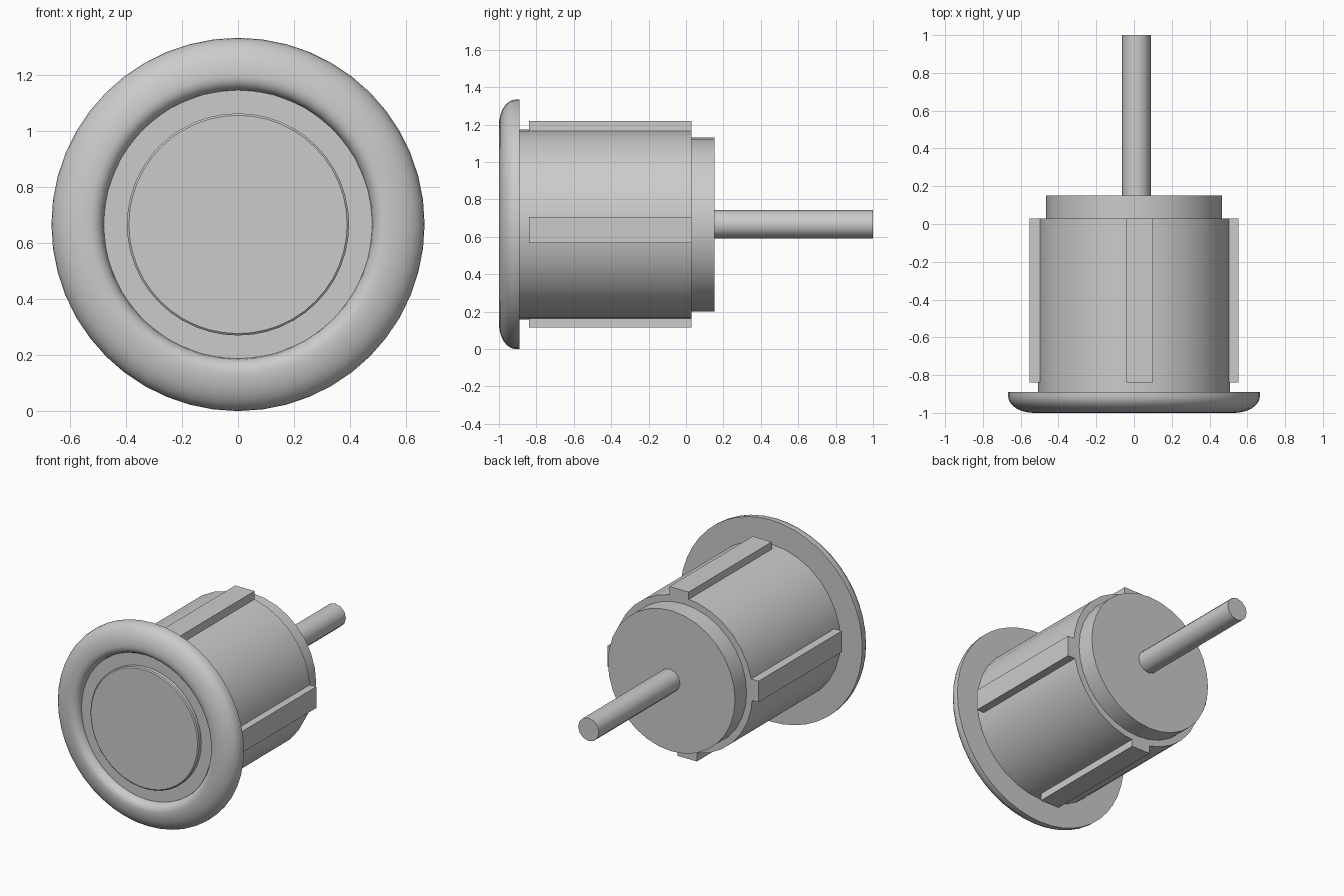
import bpy, bmesh, math
from mathutils import Matrix, Vector

if "Cube" in bpy.data.objects:
    bpy.data.objects.remove(bpy.data.objects["Cube"])

AXIS_Z = 0.667

grey = bpy.data.materials.new("plain_grey")
grey.use_nodes = True
grey.diffuse_color = (0.6, 0.6, 0.6, 1)
grey.node_tree.nodes["Principled BSDF"].inputs["Base Color"].default_value = (0.6, 0.6, 0.6, 1)


def finish(name, bm, smooth=True):
    bmesh.ops.remove_doubles(bm, verts=bm.verts, dist=0.0001)
    bmesh.ops.recalc_face_normals(bm, faces=bm.faces)
    mesh = bpy.data.meshes.new(name)
    bm.to_mesh(mesh)
    bm.free()
    mesh.materials.append(grey)
    obj = bpy.data.objects.new(name, mesh)
    bpy.context.collection.objects.link(obj)
    if smooth:
        bpy.ops.object.select_all(action="DESELECT")
        obj.select_set(True)
        bpy.context.view_layer.objects.active = obj
        bpy.ops.object.shade_smooth_by_angle(angle=math.radians(35))
    return obj


def lathe(name, profile, sides, x=0.0):
    """Spin (radius, y) points around the long axis."""
    bm = bmesh.new()
    verts = [bm.verts.new((0, y, r)) for r, y in profile]
    edges = [bm.edges.new(pair) for pair in zip(verts, verts[1:])]
    bmesh.ops.spin(bm, geom=verts + edges, cent=(0, 0, 0), axis=(0, 1, 0),
                   angle=math.tau, steps=sides, use_duplicate=False)
    bmesh.ops.translate(bm, verts=bm.verts, vec=(x, 0, AXIS_Z))
    return finish(name, bm)


def cylinder(name, radius, y0, y1, sides, x=0.0):
    return lathe(name, [(0, y0), (radius, y0), (radius, y1), (0, y1)], sides, x)


# Rounded front rim: outer quarter curve, crown, then inner lip
outer = [(0.53 + 0.137 * math.cos(a), -0.91 - 0.09 * math.sin(a))
         for a in [i * math.pi / 16 for i in range(9)]]
inner = [(0.53 - 0.05 * math.sin(a), -0.95 - 0.05 * math.cos(a))
         for a in [i * math.pi / 8 for i in range(1, 5)]]
lathe("front_rim", [(0.48, -0.89), (0.667, -0.89)] + outer + inner + [(0.48, -0.89)], 48)

# Recessed face and raised button
cylinder("recess_plate", 0.483, -0.95, -0.88, 24)
lathe("button", [(0, -0.98), (0.39, -0.98), (0.397, -0.974), (0.397, -0.94), (0, -0.94)], 48)

# Stepped body and rear shaft
cylinder("main_body", 0.508, -0.9, 0.03, 32)
cylinder("rear_step", 0.465, 0.02, 0.152, 32)
cylinder("rear_shaft", 0.076, 0.14, 1.0, 12, x=0.013)

# Four ribs repeated around the body, each slightly off centre
for i, side in enumerate(("top", "left", "bottom", "right")):
    bm = bmesh.new()
    bmesh.ops.create_cube(bm, size=1)
    bmesh.ops.scale(bm, verts=bm.verts, vec=(0.14, 0.87, 0.1))
    bmesh.ops.translate(bm, verts=bm.verts, vec=(0.03, -0.405, 0.502))
    bmesh.ops.rotate(bm, verts=bm.verts, cent=(0, 0, 0),
                     matrix=Matrix.Rotation(i * math.pi / 2, 3, "Y"))
    bmesh.ops.translate(bm, verts=bm.verts, vec=Vector((0, 0, AXIS_Z)))
    finish(side + "_rib", bm, smooth=False)
